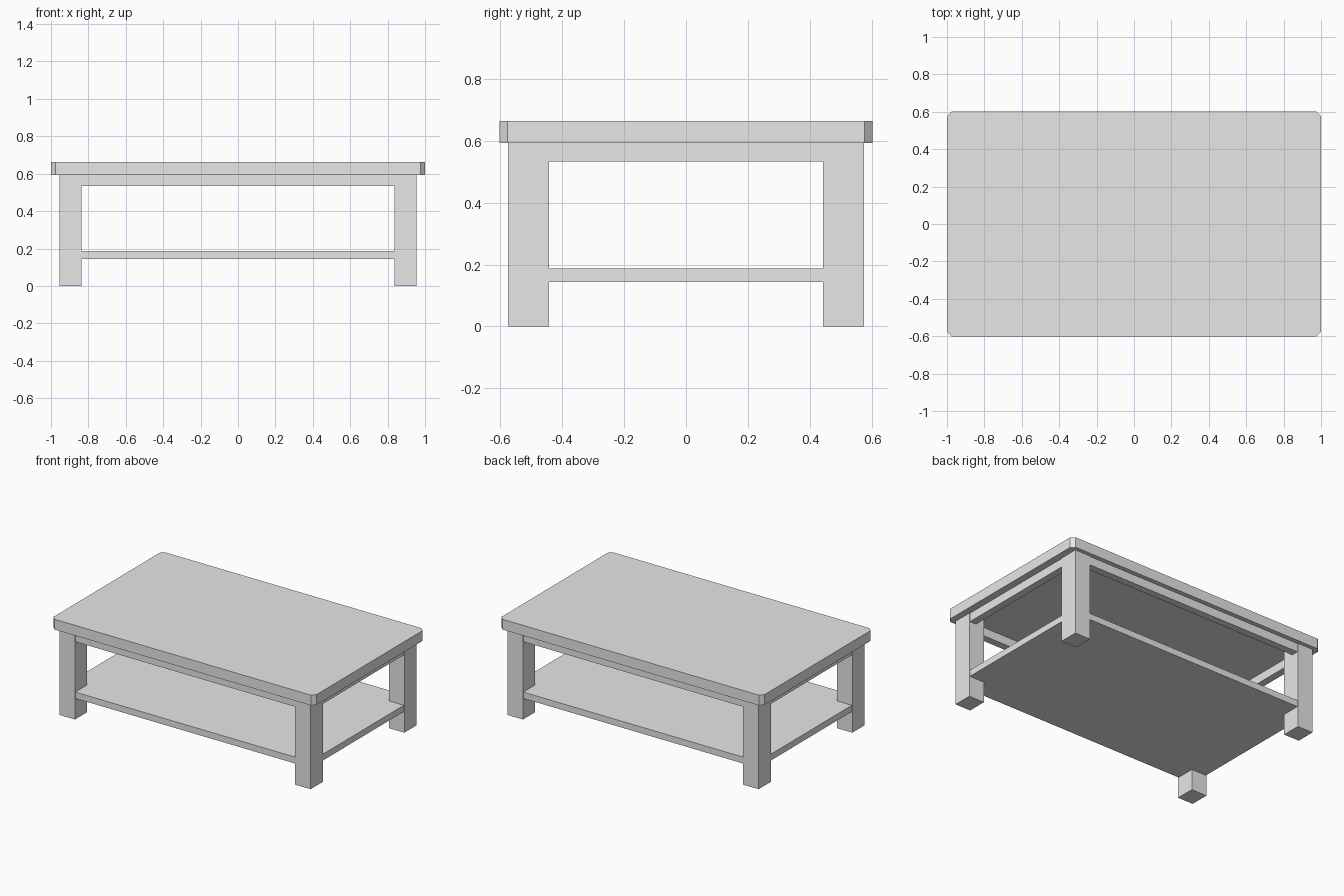
import bpy

cube = bpy.data.objects.get("Cube")
if cube:
    bpy.data.objects.remove(cube, do_unlink=True)

GREY = (0.8, 0.8, 0.8, 1)
grey = bpy.data.materials.new("plain_grey")
grey.use_nodes = True
grey.diffuse_color = GREY
grey.node_tree.nodes["Principled BSDF"].inputs["Base Color"].default_value = GREY


def box(name, low, high):
    """Add a box spanning two opposite corners."""
    centre = [(a + b) / 2 for a, b in zip(low, high)]
    bpy.ops.mesh.primitive_cube_add(size=1, location=centre)
    obj = bpy.context.object
    obj.name = name
    obj.scale = [b - a for a, b in zip(low, high)]
    bpy.ops.object.transform_apply(location=False, rotation=False, scale=True)
    obj.data.materials.append(grey)
    return obj


def span(a, b):
    return min(a, b), max(a, b)


LEG_X, LEG_Y = (0.838, 0.955), (0.443, 0.575)   # inner and outer leg faces
TOP_Z, APRON_Z = 0.592, 0.533
INSET, THICK = 0.004, 0.05

# Table top with clipped vertical corners
top = box("table_top", (-1, -0.602, TOP_Z), (1, 0.602, 0.663))
weights = top.data.attributes.new("bevel_weight_edge", "FLOAT", "EDGE")
for edge in top.data.edges:
    a, b = (top.data.vertices[i].co for i in edge.vertices)
    weights.data[edge.index].value = float(abs(a.z - b.z) > 0.01)
bevel = top.modifiers.new("clipped_corners", "BEVEL")
bevel.limit_method = "WEIGHT"
bevel.offset_type = "OFFSET"
bevel.width = 0.025
bevel.segments = 1

# Four square legs
for sx, side in ((1, "left"), (-1, "right")):
    for sy, end in ((-1, "front"), (1, "back")):
        x = span(sx * LEG_X[0], sx * LEG_X[1])
        y = span(sy * LEG_Y[0], sy * LEG_Y[1])
        box(f"{end}_{side}_leg", (x[0], y[0], 0), (x[1], y[1], TOP_Z))

# Apron rails under the top, between the legs
for sign, end, side in ((-1, "front", "right"), (1, "back", "left")):
    y = span(sign * (LEG_Y[1] - INSET), sign * (LEG_Y[1] - INSET - THICK))
    box(f"{end}_apron", (-LEG_X[0], y[0], APRON_Z), (LEG_X[0], y[1], TOP_Z))
    x = span(sign * (LEG_X[1] - INSET), sign * (LEG_X[1] - INSET - THICK))
    box(f"{side}_apron", (x[0], -LEG_Y[0], APRON_Z), (x[1], LEG_Y[0], TOP_Z))

# Lower shelf, its corners set into the legs
sx, sy = LEG_X[1] - INSET, LEG_Y[1] - INSET
box("lower_shelf", (-sx, -sy, 0.143), (sx, sy, 0.187))
